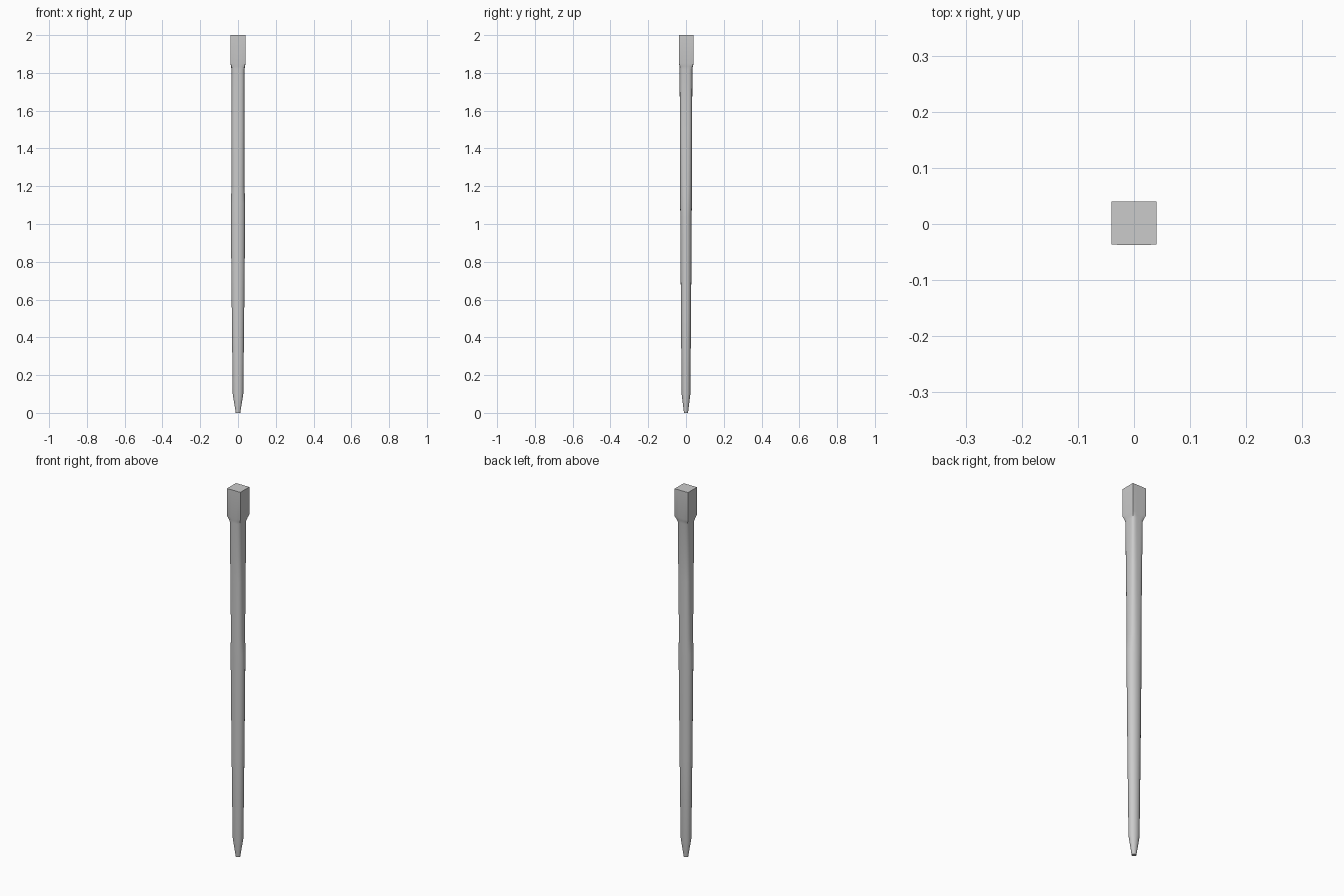
import bpy, bmesh, math

if "Cube" in bpy.data.objects:
    bpy.data.objects.remove(bpy.data.objects["Cube"])

SIDES = 32
# Sections from foot to head: z, half width x, half width y, squareness, y offset
SECTIONS = [
    (0.00, 0.012, 0.011, 2.0, 0.0),
    (0.02, 0.015, 0.013, 2.0, 0.0),
    (0.10, 0.028, 0.023, 2.0, 0.0),
    (0.55, 0.033, 0.027, 2.1, 0.0),
    (1.04, 0.038, 0.030, 2.1, 0.0),
    (1.11, 0.038, 0.031, 2.2, 0.0),
    (1.20, 0.034, 0.031, 2.4, 0.0),
    (1.50, 0.034, 0.032, 3.2, 0.0),
    (1.82, 0.035, 0.034, 4.0, 0.0),
    (1.835, 0.037, 0.0355, 8.0, 0.001),
    (1.85, 0.040, 0.0385, 400.0, 0.0015),
    (2.00, 0.040, 0.0385, 400.0, 0.0015),
]


def section(bm, z, rx, ry, n, oy):
    """Ring that ranges from round (n=2) to square (large n)."""
    ring = []
    for i in range(SIDES):
        a = 2 * math.pi * i / SIDES
        c, s = math.cos(a), math.sin(a)
        r = (abs(c) ** n + abs(s) ** n) ** (-1 / n)
        ring.append(bm.verts.new((rx * r * c, ry * r * s + oy, z)))
    return ring


# Tapered leg lofted from round foot to square head block
bm = bmesh.new()
rings = [section(bm, *s) for s in SECTIONS]
for lo, hi in zip(rings, rings[1:]):
    for i in range(SIDES):
        j = (i + 1) % SIDES
        bm.faces.new((lo[i], lo[j], hi[j], hi[i]))
bm.faces.new(rings[0][::-1])
bm.faces.new(rings[-1])

mesh = bpy.data.meshes.new("tapered_leg")
bm.to_mesh(mesh)
bm.free()
leg = bpy.data.objects.new("tapered_leg", mesh)
bpy.context.collection.objects.link(leg)
bpy.context.view_layer.objects.active = leg
leg.select_set(True)
bpy.ops.object.shade_smooth_by_angle(angle=math.radians(30))
